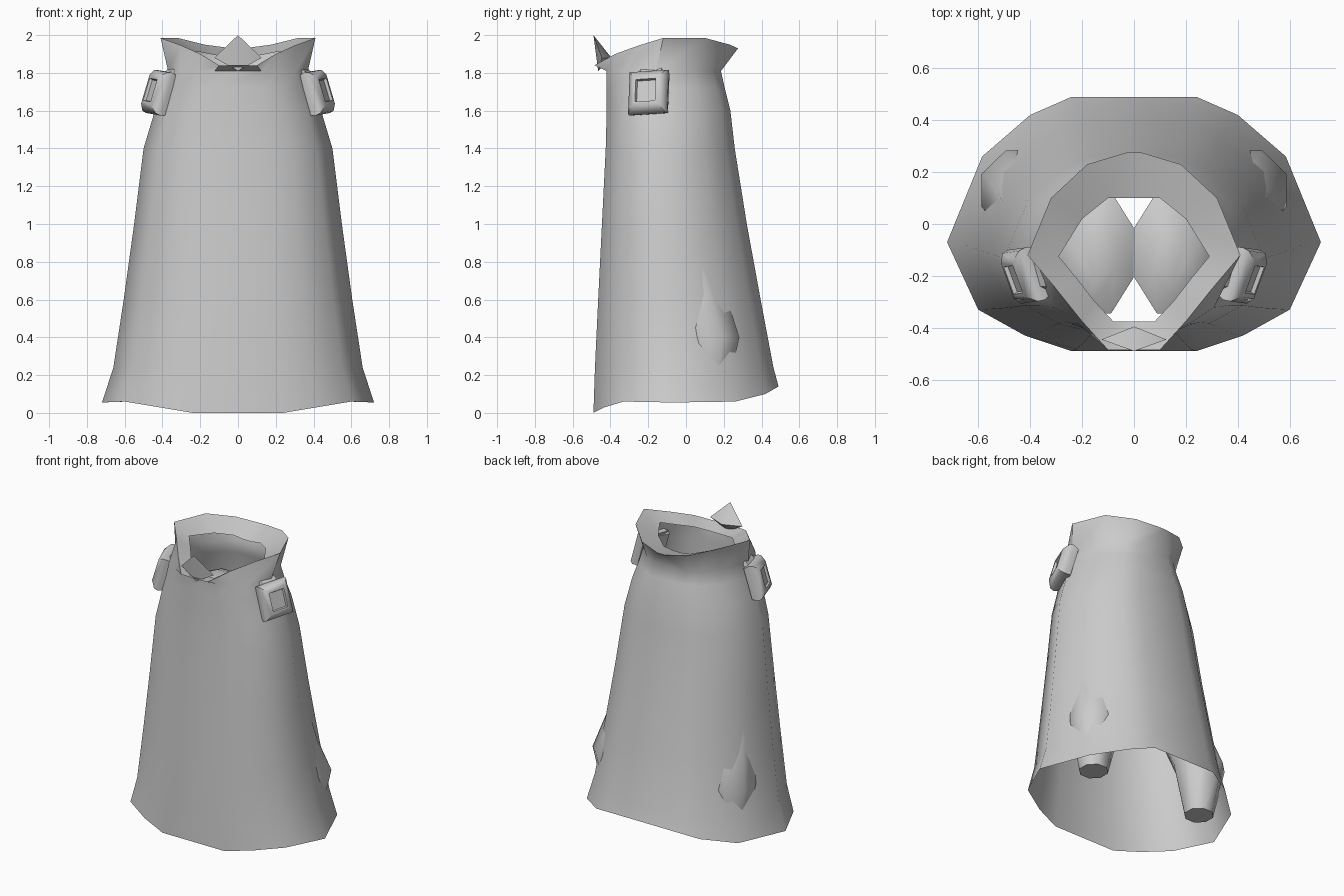
import bpy, bmesh, math
from mathutils import Vector, Matrix

if "Cube" in bpy.data.objects:
    bpy.data.objects.remove(bpy.data.objects["Cube"])

grey = bpy.data.materials.new("cloth grey")
grey.diffuse_color = (0.6, 0.6, 0.6, 1)
grey.use_nodes = True
grey.node_tree.nodes["Principled BSDF"].inputs["Base Color"].default_value = grey.diffuse_color


def finish(name, bm, angle=40):
    me = bpy.data.meshes.new(name)
    bm.to_mesh(me)
    bm.free()
    ob = bpy.data.objects.new(name, me)
    bpy.context.collection.objects.link(ob)
    me.materials.append(grey)
    bpy.ops.object.select_all(action='DESELECT')
    ob.select_set(True)
    bpy.context.view_layer.objects.active = ob
    bpy.ops.object.shade_smooth_by_angle(angle=math.radians(angle))
    return ob


def loft(name, rings, caps=False, angle=40):
    bm = bmesh.new()
    loops = [[bm.verts.new(p) for p in r] for r in rings]
    for a, b in zip(loops, loops[1:]):
        n = len(a)
        for i in range(n):
            j = (i + 1) % n
            bm.faces.new((a[i], a[j], b[j], b[i]))
    if caps:
        bm.faces.new(loops[0][::-1])
        bm.faces.new(loops[-1])
        bmesh.ops.recalc_face_normals(bm, faces=bm.faces)
    return finish(name, bm, angle)


def mirrored(half):
    # right half runs front to back, left half returns to the front
    return half + [(-x, y, z) for x, y, z in reversed(half)]


# cloak: hem outline scaled up through the levels (height, half width, front y, back y)
hem = [(.24, -.49, 0), (.42, -.43, .03), (.60, -.33, .06), (.72, -.07, .055),
       (.585, .26, .06), (.40, .42, .10), (.24, .49, .14)]
levels = [(.24, .66, -.482, .463), (.6, .605, -.465, .395), (1.0, .55, -.445, .322),
          (1.4, .50, -.425, .258), (1.6, .44, -.42, .235), (1.72, .395, -.422, .205),
          (1.81, .37, -.42, .185)]
rings = [mirrored(hem)]
for z, w, f, b in levels:
    rings.append(mirrored([(x * w / .72, f + (y + .49) / .98 * (b - f), z) for x, y, _ in hem]))
# flared collar rim and its inward fold
rim = [(.10, -.485, 1.84), (.20, -.375, 1.90), (.30, -.25, 1.945), (.41, -.12, 1.985),
       (.32, .10, 1.985), (.18, .23, 1.95), (.03, .275, 1.93)]
fold = [(.08, -.375, 1.82), (.15, -.30, 1.86), (.22, -.21, 1.89), (.29, -.125, 1.92),
        (.20, .02, 1.91), (.10, .10, 1.89), (.03, .10, 1.88)]
rings += [mirrored(rim), mirrored(fold)]
loft("cloak", rings, angle=50)

# pointed clasp leaning forward at the collar
bm = bmesh.new()
tip, low, left, right, back = [bm.verts.new(p) for p in (
    (0, -.49, 2.0), (0, -.465, 1.81), (-.125, -.445, 1.88), (.125, -.445, 1.88), (0, -.395, 1.88))]
for f in ((tip, left, low), (tip, low, right), (tip, right, back), (tip, back, left),
          (low, left, back), (low, back, right)):
    bm.faces.new(f)
bmesh.ops.recalc_face_normals(bm, faces=bm.faces)
finish("collar_point", bm, 60)

# sleeves hanging inside the cloak: centre, x radius and y radius of each ring
path = [((.13, -.12, 1.68), .06, .12), ((.15, -.11, 1.62), .16, .255), ((.20, -.10, 1.45), .20, .22),
        ((.30, -.05, 1.05), .18, .18), ((.375, .06, .62), .165, .165),
        ((.43, .13, .40), .17, .165), ((.435, .12, .06), .095, .095)]
for side, tag in ((1, "right"), (-1, "left")):
    rings = []
    for (x, y, z), rx, ry in path:
        rings.append([(side * (x + rx * math.cos(a)), y + ry * math.sin(a), z)
                      for a in ((i + .5) * math.tau / 8 for i in range(8))])
    loft("sleeve_" + tag, rings, caps=True, angle=50)

    # shoulder buckle: bevelled block with a recessed panel, as (scale, height) steps
    n = Vector((.90, -.35, .28)).normalized()
    t = Vector((.37, .93, .07))
    t = (t - n * t.dot(n)).normalized()
    u = n.cross(t)
    frame = Matrix((t, u, n)).transposed().to_4x4()
    frame.translation = (.425, -.20, 1.697)
    rings = []
    for scale, h in ((.9, -.05), (1, -.01), (.96, .015), (.68, .045), (.52, .045), (.48, .03)):
        ring = []
        for a, b in ((-1, -1), (1, -1), (1, 1), (-1, 1)):
            p = frame @ Vector((a * scale * .108, b * scale * .118, h))
            ring.append((side * p.x, p.y, p.z))
        rings.append(ring)
    loft("buckle_" + tag, rings, caps=True, angle=55)

    # short strap from buckle to collar
    loft("strap_" + tag, [[(side * x, y, z) for x, y, z in ring] for ring in (
        [(.36, -.26, 1.75), (.41, -.24, 1.76), (.42, -.13, 1.78), (.37, -.12, 1.78)],
        [(.31, -.25, 1.81), (.34, -.24, 1.82), (.36, -.13, 1.83), (.34, -.12, 1.82)])],
        caps=True)
